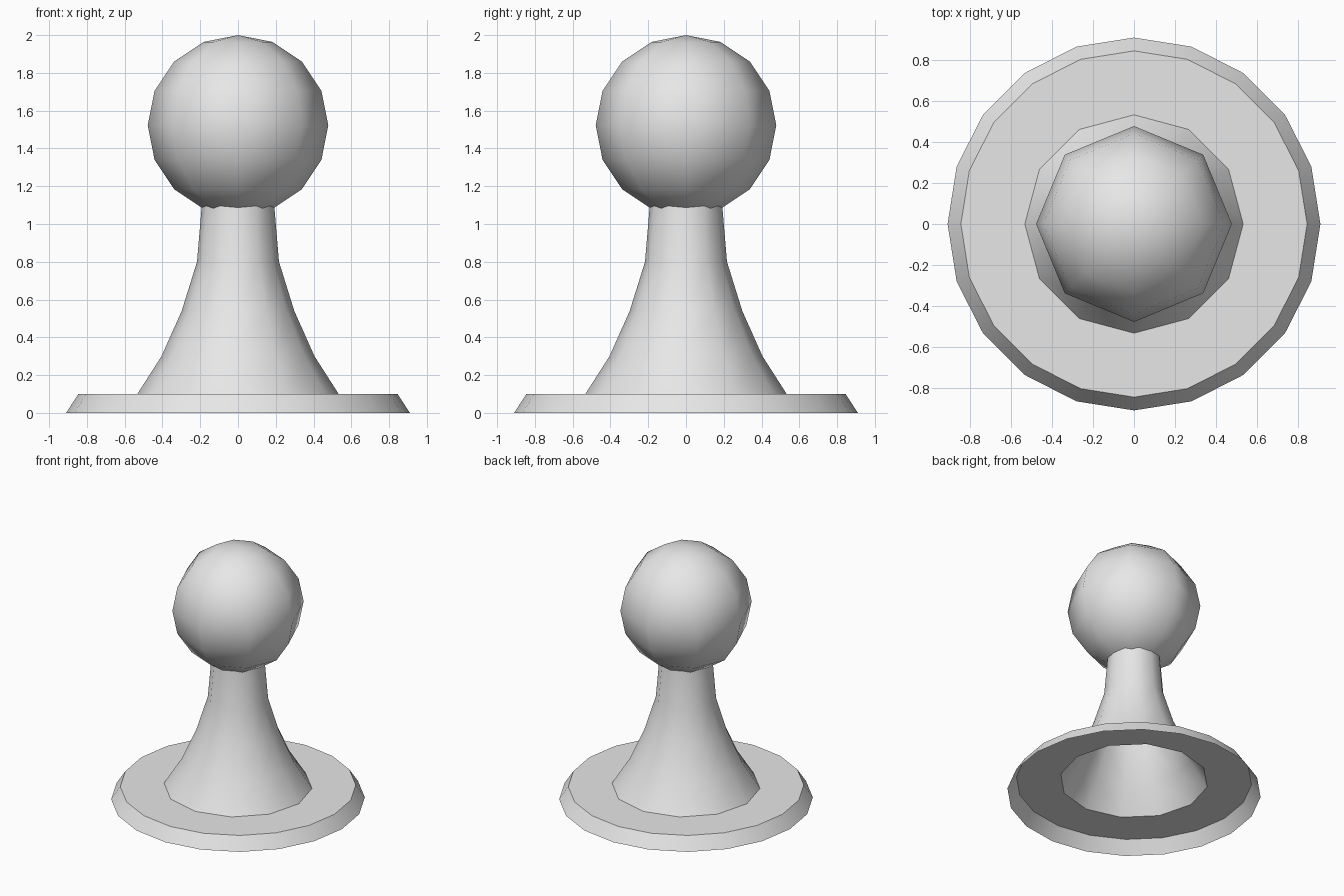
import bpy, bmesh, math

if "Cube" in bpy.data.objects:
    bpy.data.objects.remove(bpy.data.objects["Cube"])

grey = bpy.data.materials.new("light_grey")
grey.diffuse_color = (0.8, 0.8, 0.8, 1)
grey.use_nodes = True
grey.node_tree.nodes["Principled BSDF"].inputs["Base Color"].default_value = grey.diffuse_color


def ring(bm, radius, z, sides):
    return [bm.verts.new((radius * math.cos(2 * math.pi * i / sides),
                          radius * math.sin(2 * math.pi * i / sides), z))
            for i in range(sides)]


def lathe(bm, profile, sides):
    """Skin of revolution through (radius, z) points, bottom to top."""
    rings = [ring(bm, r, z, sides) for r, z in profile]
    for low, high in zip(rings, rings[1:]):
        for i in range(sides):
            j = (i + 1) % sides
            bm.faces.new((low[i], low[j], high[j], high[i]))
    return rings


def loop_edges(bm, verts):
    return [bm.edges.get((a, b)) or bm.edges.new((a, b))
            for a, b in zip(verts, verts[1:] + verts[:1])]


def finish(bm, name):
    mesh = bpy.data.meshes.new(name)
    bm.to_mesh(mesh)
    bm.free()
    mesh.materials.append(grey)
    obj = bpy.data.objects.new(name, mesh)
    bpy.context.collection.objects.link(obj)
    bpy.ops.object.select_all(action='DESELECT')
    obj.select_set(True)
    bpy.context.view_layer.objects.active = obj
    bpy.ops.object.shade_smooth_by_angle(angle=math.radians(50))


# Base: sloped rim, open below, with a flat top plate around the stem opening
bm = bmesh.new()
rim_top = lathe(bm, [(0.91, 0), (0.845, 0.1)], 20)[-1]
opening = ring(bm, 0.533, 0.1, 12)
plate = bmesh.ops.triangle_fill(
    bm, use_beauty=True, normal=(0, 0, 1),
    edges=loop_edges(bm, rim_top) + loop_edges(bm, opening))
for f in plate["geom"]:
    if isinstance(f, bmesh.types.BMFace):
        f.normal_update()
        if f.normal.z < 0:
            f.normal_flip()
finish(bm, "base")

# Stem: hollow flared column
bm = bmesh.new()
lathe(bm, [(0.533, 0.1), (0.405, 0.3), (0.298, 0.54),
           (0.217, 0.8), (0.19, 1.12)], 12)
finish(bm, "stem")

# Head: coarse smooth ball
bm = bmesh.new()
bmesh.ops.create_uvsphere(bm, u_segments=8, v_segments=8, radius=0.478)
bmesh.ops.translate(bm, verts=bm.verts, vec=(0, 0, 1.522))
finish(bm, "head")
